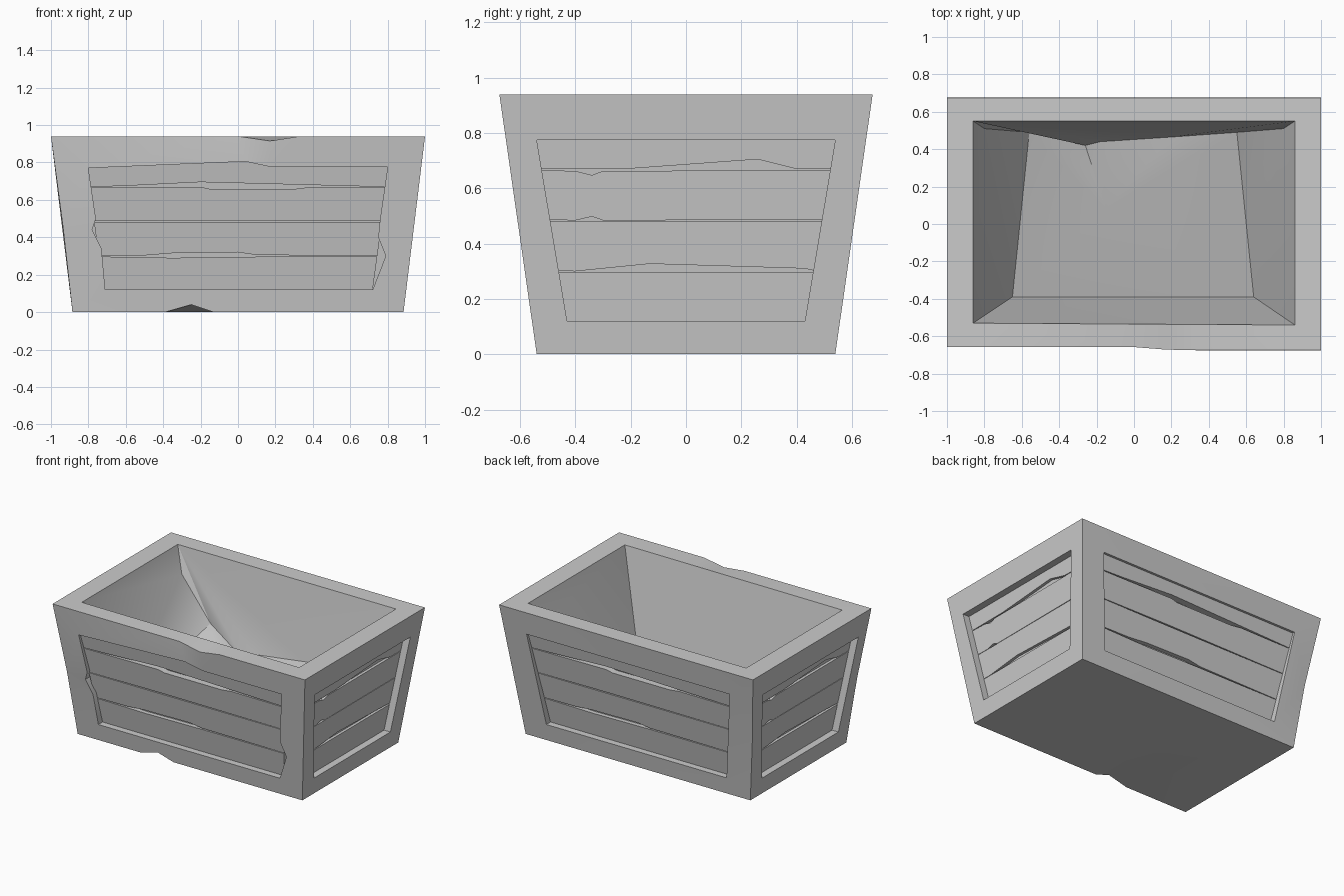
import bpy, bmesh
from mathutils import Vector
from math import radians

if "Cube" in bpy.data.objects:
    bpy.data.objects.remove(bpy.data.objects["Cube"])

TOP = 0.94


def on_side(side, u, z, d=0.0):
    """Map side coordinates (u along, z up, d inward) onto a sloped wall."""
    hx = 0.885 + 0.115 * z / TOP - d
    hy = 0.54 + 0.135 * z / TOP - d
    return {"front": (u, -hy, z), "back": (-u, hy, z),
            "right": (hx, u, z), "left": (-hx, -u, z)}[side]


def ring(bm, pts):
    vs = [bm.verts.new(p) for p in pts]
    return [bm.edges.new((vs[i], vs[(i + 1) % len(vs)])) for i in range(len(vs))]


def fill(bm, loops, normal):
    edges = []
    for pts in loops:
        edges += ring(bm, pts)
    bmesh.ops.triangle_fill(bm, edges=edges, use_beauty=True, normal=normal)


def bridge(bm, a, b, closed=True):
    n = len(a)
    va, vb = [bm.verts.new(p) for p in a], [bm.verts.new(p) for p in b]
    for i in range(n if closed else n - 1):
        j = (i + 1) % n
        bm.faces.new((va[i], va[j], vb[j], vb[i]))


def finish(bm, name):
    bmesh.ops.remove_doubles(bm, verts=bm.verts, dist=0.0005)
    bmesh.ops.recalc_face_normals(bm, faces=bm.faces)
    me = bpy.data.meshes.new(name)
    bm.to_mesh(me)
    bm.free()
    ob = bpy.data.objects.new(name, me)
    bpy.context.collection.objects.link(ob)
    return ob


# worn openings, counter-clockwise in (u, z)
wide = [(-.71, .12), (.71, .12), (.80, .775), (-.80, .775)]
narrow = [(-.43, .12), (.43, .12), (.54, .775), (-.54, .775)]
worn = [(-.71, .12), (.72, .12), (.79, .30), (.75, .40), (.76, .50), (.80, .775),
        (.18, .775), (.04, .805), (-.80, .77), (-.76, .50), (-.78, .44), (-.73, .34)]
openings = {"front": worn, "back": wide, "right": narrow, "left": narrow}
normals = {"front": (0, -1, 0), "back": (0, 1, 0), "right": (1, 0, 0), "left": (-1, 0, 0)}
notch = [(-.39, 0), (-.25, .04), (-.13, 0)]
chip = [(.33, TOP), (.17, .915), (.0, TOP)]
DENT = 0.45

# crate frame: four pierced walls with recesses
bm = bmesh.new()
for side, hole in openings.items():
    b, t = (.885, 1.0) if side in ("front", "back") else (.54, .675)
    m = b + (t - b) * DENT / TOP
    outer = [(-b, 0)] + (notch if side == "front" else []) + [(b, 0)]
    if side in ("back", "left"):
        outer.append((m, DENT))
    outer += [(t, TOP)] + (chip if side == "front" else []) + [(-t, TOP)]
    if side in ("front", "left"):
        outer.append((-m, DENT))
    edge = [on_side(side, *p) for p in hole]
    deep = [on_side(side, *p, .07) for p in hole]
    fill(bm, [[on_side(side, *p) for p in outer], edge], normals[side])
    bridge(bm, edge, deep)
    fill(bm, [deep], normals[side])

# base with a notch fading inward
n = [on_side("front", *p) for p in notch]
p = [(x, -.1, 0) for x, _ in notch]
fill(bm, [[(-.885, -.54, 0), n[0], p[0], p[1], p[2], n[2],
           (.885, -.54, 0), (.885, .54, 0), (-.885, .54, 0)]], (0, 0, -1))
bridge(bm, n, p, False)

# rim with a chipped front edge
inner = [(-.86, -.53, TOP), (.86, -.54, TOP), (.86, .55, TOP), (-.86, .55, TOP)]
c = [on_side("front", *q) for q in reversed(chip)]
ci = [(q[0], -.535 - .005 * q[0] / .86, TOP) for q in c]
fill(bm, [[(-1, -.675, TOP), c[0], ci[0], inner[0], inner[3], inner[2], inner[1],
           ci[2], c[2], (1, -.675, TOP), (1, .675, TOP), (-1, .675, TOP)]], (0, 0, 1))
bridge(bm, c, ci, False)

# sloped inner walls and uneven floor that climbs the back wall
pts = inner + [(-.65, -.39, .19), (.64, -.39, .19), (-.80, .51, .76), (-.56, .49, .48),
               (-.26, .42, .34), (-.18, .44, .38), (.20, .465, .42), (.55, .49, .48),
               (.80, .51, .76), (-.15, .08, .29)] + ci
v = [bm.verts.new(q) for q in pts]
for f in [(0, 14, 4), (14, 15, 4), (15, 5, 4), (15, 16, 5), (16, 1, 5),
          (0, 4, 6), (4, 7, 6), (0, 6, 3), (1, 12, 5), (12, 11, 5), (1, 2, 12),
          (3, 6, 7), (3, 7, 8), (3, 8, 9), (3, 9, 10), (3, 10, 2), (2, 10, 11), (2, 11, 12),
          (13, 4, 5), (13, 5, 11), (13, 11, 10), (13, 10, 9), (13, 9, 8), (13, 8, 7), (13, 7, 4)]:
    bm.faces.new([v[i] for i in f])
bmesh.ops.remove_doubles(bm, verts=bm.verts, dist=0.0005)

# knocked corners
for vert in bm.verts:
    if min((vert.co - Vector((x, -.675, TOP))).length for x in (-1, 0)) < .01:
        vert.co.y += .017
    elif abs(vert.co.z - DENT) < .001 and vert.co.x < -.9:
        vert.co.x += .005
        vert.co.y *= .975
frame = finish(bm, "crate_frame")
bpy.context.view_layer.objects.active = frame
frame.select_set(True)
bpy.ops.object.shade_smooth_by_angle(angle=radians(35))

# plank joints: (lower plank's top edge, upper plank's bottom edge) kinks per joint
joint_z = [.297, .482, .665]
long_joints = [([(-.35, .290), (.10, .296)], [(-.5, .303), (-.35, .315), (0, .32), (.1, .305)]),
               ([], [(-.2, .49)]),
               ([(-.2, .670), (-.15, .658), (.3, .658), (.38, .668)], [(-.6, .675), (-.2, .695)])]
short_joints = [([(-.13, .298)], [(-.40, .30), (-.13, .327), (.43, .31)]),
                ([], [(-.40, .484), (-.34, .498), (-.30, .484)]),
                ([(-.40, .663), (-.34, .648), (-.30, .663)],
                 [(-.22, .670), (.26, .705), (.40, .670)])]


def make_planks(side, joints):
    wide_side = side in ("front", "back")

    def ends(z):
        return .72 + .09 * (z - .12) / .655 if wide_side else .44 + .11 * (z - .12) / .655

    def depth(z):
        # long walls stand a little more upright than the frame
        return .047 - .03 * (z - .12) / .655 if wide_side else .05
    bm = bmesh.new()
    for i in range(4):
        z0 = .10 if i == 0 else joint_z[i - 1] + .004
        z1 = joint_z[i] if i < 3 else .82
        low = joints[i - 1][1] if i else []
        high = joints[i][0] if i < 3 else []
        outline = ([(-ends(z0), z0)] + low + [(ends(z0), z0), (ends(z1), z1)]
                   + high[::-1] + [(-ends(z1), z1)])
        face = [on_side(side, *q, depth(q[1])) for q in outline]
        rear = [on_side(side, *q, .075) for q in outline]
        fill(bm, [face], normals[side])
        fill(bm, [rear], normals[side])
        bridge(bm, face, rear)
    finish(bm, side + "_planks")


# recessed planks on every side
for side in openings:
    make_planks(side, long_joints if side in ("front", "back") else short_joints)
